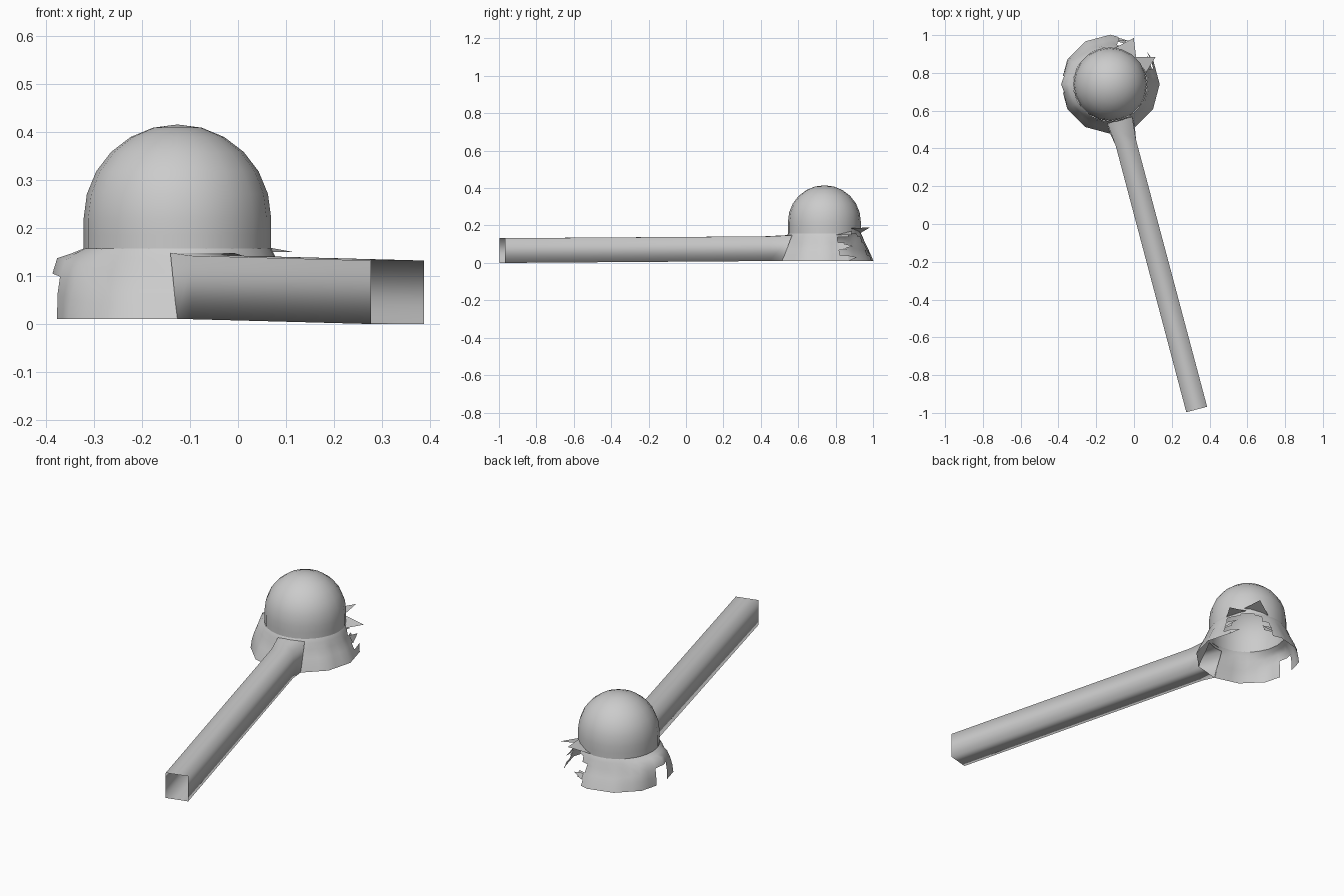
import bpy, bmesh, math
from mathutils import Vector

if "Cube" in bpy.data.objects:
    bpy.data.objects.remove(bpy.data.objects["Cube"])

CX, CY = -0.126, 0.74


def finish(name, bm, angle=50):
    bmesh.ops.remove_doubles(bm, verts=bm.verts, dist=0.0005)
    bmesh.ops.recalc_face_normals(bm, faces=bm.faces)
    me = bpy.data.meshes.new(name)
    bm.to_mesh(me)
    bm.free()
    ob = bpy.data.objects.new(name, me)
    bpy.context.collection.objects.link(ob)
    bpy.ops.object.select_all(action='DESELECT')
    ob.select_set(True)
    bpy.context.view_layer.objects.active = ob
    bpy.ops.object.shade_smooth_by_angle(angle=math.radians(angle))
    return ob


def polar(r, deg, z):
    a = math.radians(deg)
    return Vector((CX + r * math.cos(a), CY + r * math.sin(a), z))


def facet(deg):
    # radius factor that gives a 12-sided outline
    return math.cos(math.radians(15)) / math.cos(math.radians((deg % 30) - 15))


def lathe(profile_at, step, keep=lambda row, deg: True):
    # spin a profile that may change with the angle
    bm = bmesh.new()
    degs = range(0, 360, step)
    cols = [[bm.verts.new(polar(r, d, z)) for r, z in profile_at(d)] for d in degs]
    for k, d in enumerate(degs):
        a, b = cols[k], cols[(k + 1) % len(cols)]
        for i in range(len(a) - 1):
            if keep(i, d + step / 2):
                bm.faces.new((a[i], b[i], b[i + 1], a[i + 1]))
    bmesh.ops.delete(bm, geom=[v for v in bm.verts if not v.link_faces], context='VERTS')
    return bm


# round dome with a short straight lower wall, open underneath
R, ZC = 0.195, 0.22
dome_profile = [(R, 0.155), (R, 0.185)]
dome_profile += [(max(R * math.cos(math.radians(a)), 0.0001), ZC + R * math.sin(math.radians(a)))
                 for a in range(0, 91, 15)]
finish("dome", lathe(lambda d: dome_profile, 18))

# torn thin skirt: flared all round, boxier on the left, with a ragged gap and an arched hole
flared = [(0.195, 0.157), (0.205, 0.138), (0.217, 0.108), (0.236, 0.07), (0.25, 0.04), (0.262, 0.01)]
boxy = [(0.195, 0.157), (0.22, 0.147), (0.25, 0.137), (0.26, 0.105), (0.264, 0.065), (0.262, 0.01)]
gap = [(40, 60), (20, 70), (30, 80), (20, 70), (30, 80)]


def skirt_at(d):
    w = max(0.0, 1 - abs(d - 180) / 55)
    f = facet(d)
    return [((r0 + (r1 - r0) * w) * (f if i > 1 else 1), z0 + (z1 - z0) * w)
            for i, ((r0, z0), (r1, z1)) in enumerate(zip(flared, boxy))]


def keep_skirt(row, deg):
    lo, hi = gap[row]
    if lo < deg < hi or (row >= 3 and 168 < deg < 190):
        return False
    return not (row >= 1 and 270 < deg < 300)      # opening for the arm


finish("torn_skirt", lathe(skirt_at, 10, keep_skirt), 60)

# loose shards bent outward around the gap
shards = [
    [(0.2, 18, 0.15), (0.195, 48, 0.17), (0.28, 31, 0.15)],
    [(0.195, 45, 0.185), (0.195, 82, 0.16), (0.275, 63, 0.19)],
    [(0.235, 20, 0.07), (0.215, 20, 0.11), (0.25, 38, 0.09)],
    [(0.26, 30, 0.01), (0.25, 30, 0.04), (0.26, 42, 0.03)],
    [(0.25, 80, 0.04), (0.236, 80, 0.07), (0.25, 66, 0.06)],
]
bm = bmesh.new()
for s in shards:
    bm.faces.new([bm.verts.new(polar(*p)) for p in s])
finish("skirt_shards", bm, 20)

# long hollow square arm, open at the front end, its top running on to the dome
bm = bmesh.new()
start, end = Vector((0.332, -0.982, 0)), Vector((-0.067, 0.52, 0))
along = (end - start).normalized()
side = Vector((along.y, -along.x, 0))
loops = []
for t_low, t_top, hw, z0, z1 in [(0, 0, 0.057, 0, 0.132), (0.94, 0.94, 0.056, 0.01, 0.142),
                                 (0.985, 1.02, 0.068, 0.01, 0.148)]:
    loops.append([bm.verts.new(start.lerp(end, t) + side * s * hw + Vector((0, 0, z)))
                  for s, t, z in [(-1, t_low, z0), (1, t_low, z0), (1, t_top, z1), (-1, t_top, z1)]])
for a, b in zip(loops, loops[1:]):
    for k in range(4):
        m = (k + 1) % 4
        bm.faces.new((a[k], a[m], b[m], b[k]))
finish("hollow_arm", bm, 100)
